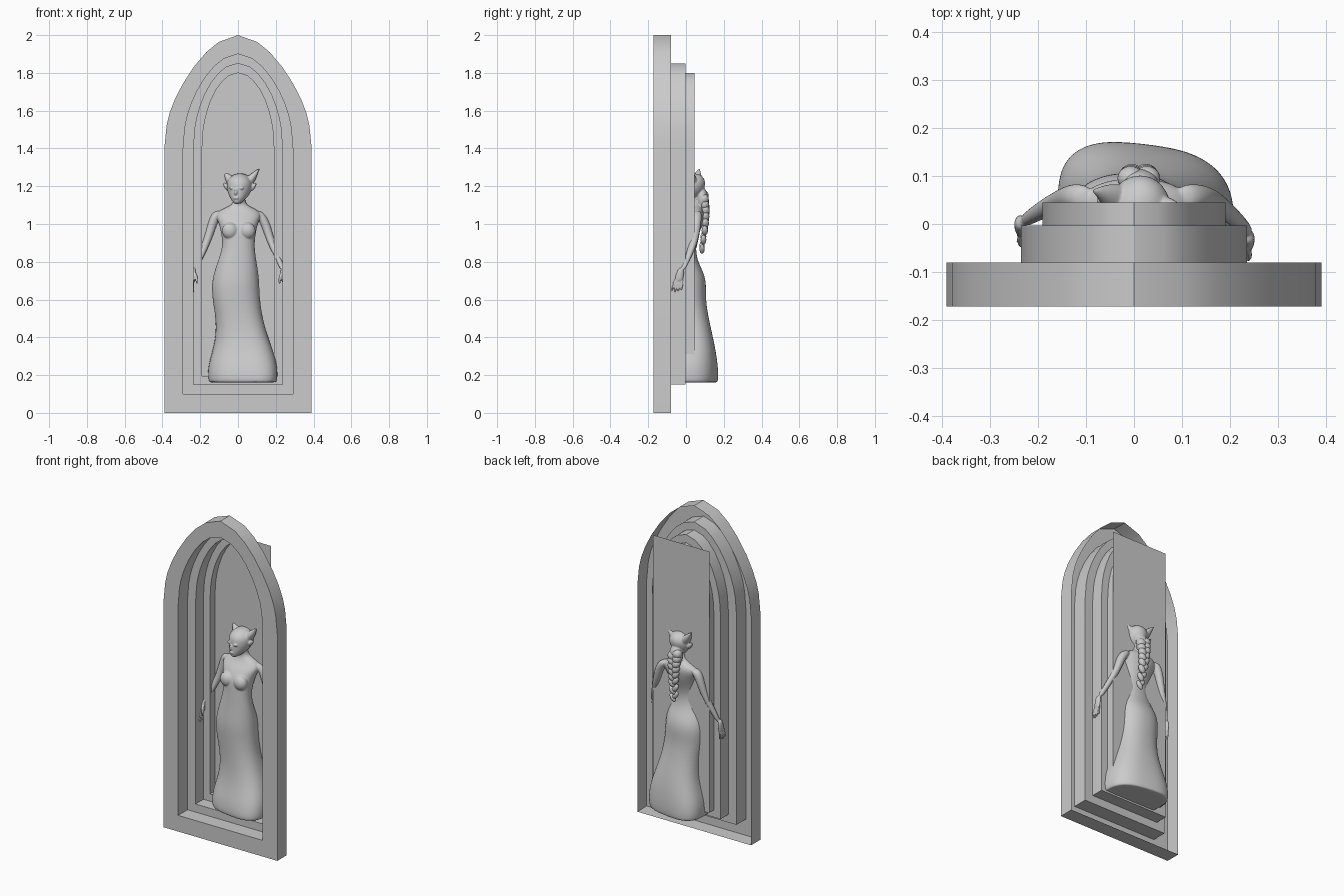
import bpy, bmesh, math
from mathutils import Vector, Matrix

if "Cube" in bpy.data.objects:
    bpy.data.objects.remove(bpy.data.objects["Cube"])

HX = 0.01  # head centre line
body = []  # overlapping parts that are fused into one skin


def finish(name, bm, smooth=True, subsurf=0):
    bmesh.ops.recalc_face_normals(bm, faces=bm.faces)
    me = bpy.data.meshes.new(name)
    bm.to_mesh(me)
    bm.free()
    ob = bpy.data.objects.new(name, me)
    bpy.context.collection.objects.link(ob)
    if smooth:
        for p in me.polygons:
            p.use_smooth = True
    if subsurf:
        m = ob.modifiers.new("smooth", 'SUBSURF')
        m.levels = m.render_levels = subsurf
    return ob


def skin_loops(bm, loops):
    for a, b in zip(loops, loops[1:]):
        n = len(a)
        for i in range(n):
            j = (i + 1) % n
            bm.faces.new((a[i], a[j], b[j], b[i]))


def loft(name, rings, seg=24, power=2.0, skew=0):
    """Horizontal rings given as (z, x_min, x_max, y_min, y_max)."""
    bm = bmesh.new()
    loops = []
    for z, x0, x1, y0, y1 in rings:
        loop = []
        low = skew * max(0, .55 - z)  # hem gets squarer and twisted
        e = 2 / (power + 5 * low)
        for i in range(seg):
            t = 2 * math.pi * i / seg
            c, s = math.cos(t), math.sin(t)
            x = (x0 + x1) / 2 + math.copysign(abs(c) ** e, c) * (x1 - x0) / 2
            y = (y0 + y1) / 2 + math.copysign(abs(s) ** e, s) * (y1 - y0) / 2
            loop.append(bm.verts.new((x, y - low * (x - .02), z)))
        loops.append(loop)
    skin_loops(bm, loops)
    bm.faces.new(loops[0])
    bm.faces.new(loops[-1])
    ob = finish(name, bm, subsurf=2)
    body.append(ob)
    return ob


def tube(name, pts, seg=10):
    """Round limb given as (z, x, y, radius)."""
    return loft(name, [(z, x - r, x + r, y - r, y + r) for z, x, y, r in pts], seg)


def ball(name, loc, scale, rot=(0, 0, 0), fuse=True):
    bpy.ops.mesh.primitive_uv_sphere_add(segments=20, ring_count=12, radius=1,
                                         location=loc, rotation=rot)
    ob = bpy.context.object
    ob.name = name
    ob.scale = scale
    bpy.ops.object.shade_smooth()
    if fuse:
        body.append(ob)
    return ob


# --- stepped pointed-arch niche (open shell) ---
ARCH = [(1, 0), (.97, .2), (.93, .31), (.86, .43), (.75, .57), (.6, .72),
        (.43, .85), (.26, .94)]


def arch(bm, hw, bottom, top, y, rounding):
    spring = 1.4
    right = [(hw, bottom)]
    for f, h in ARCH:
        h += rounding * (math.sqrt(1 - f * f) - h)
        right.append((hw * f, spring + h * (top - spring)))
    left = [(-x, z) for x, z in reversed(right)]
    return [bm.verts.new((x, y, z)) for x, z in right + [(0, top)] + left]


bm = bmesh.new()
steps = [(.39, 0, 2, -.08, 0), (.39, 0, 2, -.172, 0), (.29, .1, 1.9, -.172, .4),
         (.29, .1, 1.9, -.08, .4), (.235, .15, 1.85, -.08, .7), (.235, .15, 1.85, -.003, .7),
         (.19, .195, 1.8, -.003, .8), (.19, .195, 1.8, .045, .8)]
skin_loops(bm, [arch(bm, *s) for s in steps])
niche = finish("niche_frame", bm, smooth=False)
bpy.context.view_layer.objects.active = niche
niche.select_set(True)
bpy.ops.object.shade_smooth_by_angle(angle=math.radians(25))

# back panel, a plain rectangle behind the arch
bm = bmesh.new()
bm.faces.new([bm.verts.new((x, .0465, z)) for x, z in
              [(-.192, .195), (.192, .195), (.192, 1.815), (-.192, 1.815)]])
finish("back_panel", bm, smooth=False)

# --- figure: gown and torso as one loft ---
loft("gown_and_torso", [
    (.161, -.145, .192, -.115, .155), (.162, -.156, .205, -.126, .163),
    (.19, -.161, .21, -.13, .168), (.25, -.158, .208, -.12, .166),
    (.32, -.138, .19, -.1, .158), (.4, -.118, .16, -.085, .143),
    (.5, -.117, .13, -.08, .12), (.6, -.136, .116, -.083, .104),
    (.68, -.14, .113, -.087, .108), (.74, -.128, .108, -.083, .096),
    (.8, -.107, .098, -.077, .063), (.86, -.087, .089, -.073, .052),
    (.91, -.082, .088, -.07, .057),
    (.96, -.091, .096, -.068, .074), (1.0, -.1, .104, -.056, .088),
    (1.04, -.118, .122, -.03, .096), (1.065, -.108, .114, -.008, .094),
    (1.085, -.072, .082, .002, .086), (1.1, -.034, .047, .007, .075),
    (1.125, -.022, .037, .003, .064), (1.16, -.022, .037, 0, .064)],
    seg=32, power=2.2, skew=.35)

# --- paired body parts ---
for s, side in ((-1, "left"), (1, "right")):
    dx = .01 if s > 0 else 0        # right arm hangs slightly wider
    fy = -.035 if s > 0 else -.005  # and reaches further forward
    ball("bust_" + side, (.004 + s * .046, -.046, .964), (.043, .034, .044))
    tube("arm_" + side, [
        (1.07, s * .1, .055, .018), (1.055, s * .112, .055, .032),
        (1.01, s * (.133 + dx), .055, .028), (.93, s * (.156 + dx), .048, .023),
        (.86, s * (.184 + dx), .034 + fy * .25, .021),
        (.79, s * (.215 + dx), .018 + fy * .6, .016),
        (.755, s * (.227 + dx), .01 + fy * .8, .014)])
    hx, hy = s * (.236 + dx * .2), .002 + fy
    loft("palm_" + side, [
        (.77, hx - .012, hx + .012, hy - .008, hy + .02),
        (.74, hx - .014, hx + .014, hy - .018, hy + .024),
        (.71, hx - .013, hx + .013, hy - .026, hy + .02),
        (.695, hx - .01, hx + .01, hy - .026, hy + .014)], seg=12)
    for k in range(4):
        y = hy - .024 + k * .013
        z = .632 + abs(k - 1.2) * .008
        tube("finger_%s_%d" % (side, k + 1), [
            (.71, hx, y, .007), (.675, hx + s * .004, y - .009 + k * .002, .0065),
            (z, hx - s * .002, y - .02 + k * .004, .006)], seg=8)
    tube("thumb_" + side, [
        (.745, hx - s * .008, hy - .012, .009), (.71, hx - s * .018, hy - .028, .008),
        (.68, hx - s * .018, hy - .036, .006)], seg=8)
ball("nape_hair", (HX, .085, 1.135), (.042, .03, .06))

# --- head, face, broad horns and pointed ears ---
first = len(body)
loft("head", [
    (1.105, HX - .014, HX + .014, -.046, -.015), (1.12, HX - .028, HX + .028, -.055, .02),
    (1.145, HX - .05, HX + .05, -.056, .07), (1.18, HX - .066, HX + .066, -.054, .096),
    (1.215, HX - .07, HX + .07, -.053, .105), (1.24, HX - .06, HX + .06, -.042, .098),
    (1.26, HX - .038, HX + .038, -.015, .08), (1.268, HX - .012, HX + .012, .015, .05)],
    seg=20)
ball("nose", (HX, -.057, 1.168), (.008, .01, .018))
ball("lips", (HX, -.054, 1.138), (.015, .008, .007))
for s, side in ((-1, "left"), (1, "right")):
    tube("horn_" + side, [
        (1.2, HX + s * .03, .035, .036), (1.235, HX + s * .05, .04, .034),
        (1.258, HX + s * .069, .043, .024), (1.278, HX + s * .086, .045, .012),
        (1.296, HX + s * .105, .045, .003)])
    ball("ear_" + side, (HX + s * .075, .03, 1.197), (.009, .014, .026), (0, s * .55, 0))
    ball("eye_" + side, (HX + s * .026, -.046, 1.19), (.013, .009, .007))
# the head is turned a little to one side
pivot = Vector((HX, .03, 0))
turn = (Matrix.Translation(pivot) @ Matrix.Rotation(-.25, 4, 'Z')
        @ Matrix.Translation(-pivot))
for ob in body[first:]:
    ob.matrix_basis = turn @ ob.matrix_basis

# fuse the overlapping parts into one smooth skin
bpy.ops.object.select_all(action='DESELECT')
for ob in body:
    ob.select_set(True)
bpy.context.view_layer.objects.active = body[0]
bpy.ops.object.convert(target='MESH')
bpy.ops.object.join()
figure = bpy.context.object
figure.name = "figure"
rm = figure.modifiers.new("fuse", 'REMESH')
rm.mode = 'VOXEL'
rm.voxel_size = .004
rm.use_smooth_shade = True
sm = figure.modifiers.new("soften", 'SMOOTH')
sm.factor, sm.iterations = .5, 4

# --- braid: overlapping strands down the back ---
path = [Vector(p) for p in [(HX, .095, 1.15), (.01, .104, 1.08), (.014, .102, 1.0),
                            (.022, .085, .885)]]
N = 8
for i in range(N):
    t = i / (N - 1) * (len(path) - 1)
    k = min(int(t), len(path) - 2)
    p = path[k].lerp(path[k + 1], t - k)
    w = .034 - .016 * i / (N - 1)
    for s in (-1, 1):
        ball("braid_strand", (p.x + s * w * .5, p.y, p.z - (.018 if s > 0 else 0)),
             (w * .8, w * .75, .028), (0, s * .6, 0), fuse=False)
